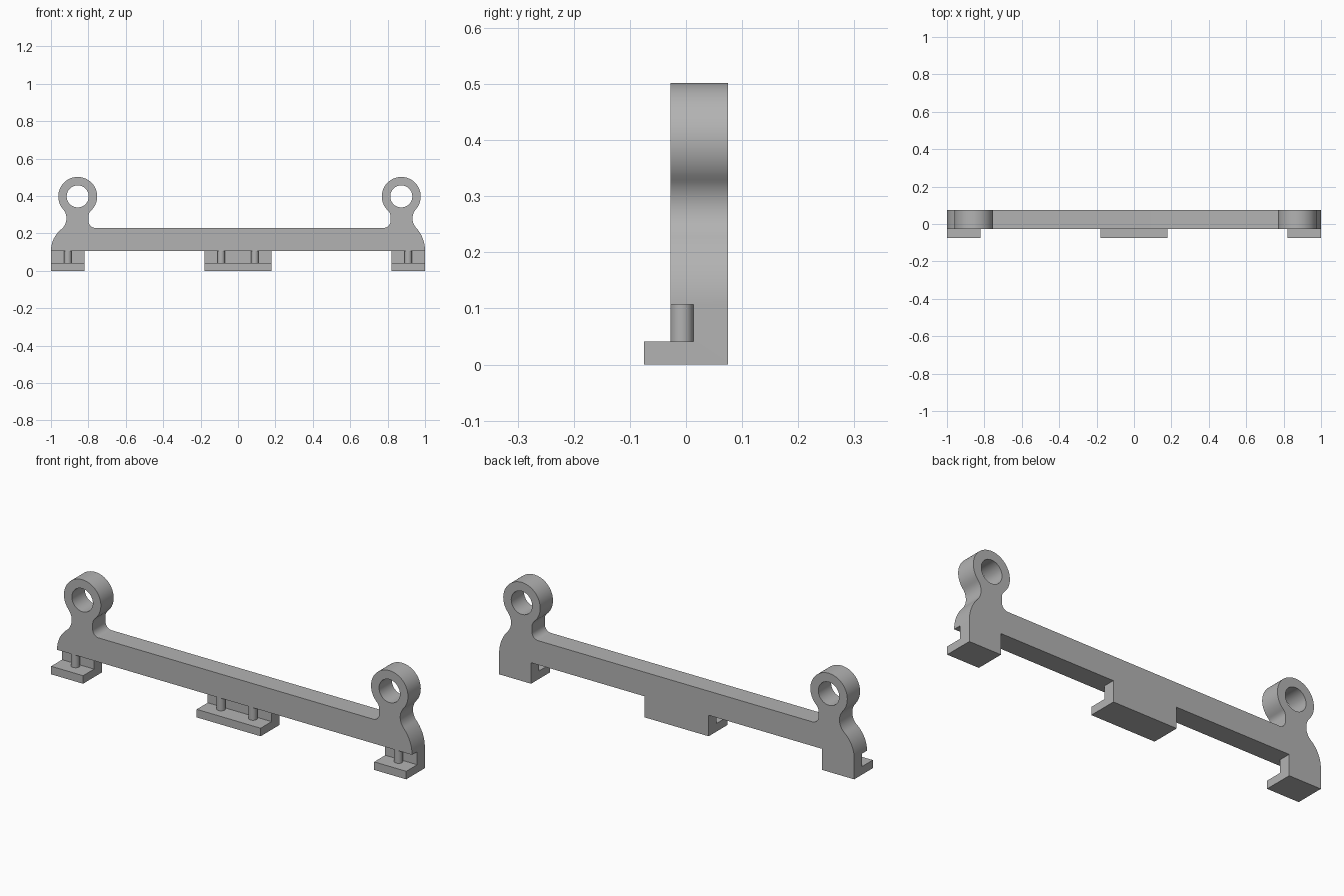
import bpy
import bmesh
import math
from mathutils import Vector, Matrix

default = bpy.data.objects.get("Cube")
if default:
    bpy.data.objects.remove(default, do_unlink=True)

grey = bpy.data.materials.new("plain grey")
grey.use_nodes = True
colour = (0.45, 0.45, 0.45, 1)
grey.diffuse_color = colour
grey.node_tree.nodes["Principled BSDF"].inputs["Base Color"].default_value = colour

# Main dimensions
BACK, FACE, LIP = 0.075, -0.028, -0.075
NOTCH_BACK, LIP_TOP, BEAM_LOW, BEAM_TOP = 0.013, 0.041, 0.107, 0.23
RING_Z, RING_R, HOLE_R = 0.398, 0.104, 0.059
RINGS = {1: 0.873, -1: 0.857}
FOOT_IN, FOOT_HALF = 0.82, 0.18


def arc(centre, radius, start, end, steps):
    return [centre + radius * Vector((math.cos(t), math.sin(t)))
            for t in (start + (end - start) * i / steps for i in range(steps + 1))]


def angle(a, b):
    d = b - a
    return math.atan2(d.y, d.x)


def end_outline(c):
    """Outline of one end, outward positive, from its foot over the ring to the beam."""
    ring = Vector((c, RING_Z))
    # Concave outer neck, then the broad shoulder tangent to it
    neck_r = 0.075
    neck = ring + (RING_R + neck_r) * Vector((0.755, -0.656))
    k, h = neck.x - 1, neck.y - BEAM_LOW
    shoulder_r = (k * k + h * h - neck_r ** 2) / (2 * (neck_r - k))
    shoulder = Vector((1 - shoulder_r, BEAM_LOW))
    a = angle(shoulder, neck)
    # Inner neck: small blend, upright side, fillet into the beam
    side, blend_r, fillet_r = c - 0.058, 0.04, 0.035
    dx = 0.058 + blend_r
    blend = Vector((side - blend_r, RING_Z - math.sqrt((RING_R + blend_r) ** 2 - dx * dx)))
    fillet = Vector((side - fillet_r, BEAM_TOP + fillet_r))

    pts = [Vector((FOOT_IN, BEAM_LOW)), Vector((FOOT_IN, 0)), Vector((1, 0))]
    pts += arc(shoulder, shoulder_r, 0, a, 14)
    pts += arc(neck, neck_r, a + math.pi, angle(neck, ring), 16)[1:]
    pts += arc(ring, RING_R, angle(ring, neck), angle(ring, blend) + math.tau, 56)[1:]
    pts += arc(blend, blend_r, angle(blend, ring), 0, 10)[1:]
    pts += arc(fillet, fillet_r, 0, -math.pi / 2, 12)
    return pts


def make_object(name, bm):
    bmesh.ops.recalc_face_normals(bm, faces=bm.faces)
    mesh = bpy.data.meshes.new(name)
    bm.to_mesh(mesh)
    bm.free()
    mesh.materials.append(grey)
    obj = bpy.data.objects.new(name, mesh)
    bpy.context.collection.objects.link(obj)
    return obj


def extrude(name, points, shift):
    bm = bmesh.new()
    face = bm.faces.new([bm.verts.new(p) for p in points])
    new = bmesh.ops.extrude_face_region(bm, geom=[face])["geom"]
    bmesh.ops.translate(bm, vec=shift, verts=[v for v in new if isinstance(v, bmesh.types.BMVert)])
    return make_object(name, bm)


def cylinder(name, radius, depth, matrix, segments):
    bm = bmesh.new()
    bmesh.ops.create_cone(bm, cap_ends=True, segments=segments, radius1=radius,
                          radius2=radius, depth=depth, matrix=matrix)
    return make_object(name, bm)


def smooth(obj):
    bpy.ops.object.select_all(action="DESELECT")
    obj.select_set(True)
    bpy.context.view_layer.objects.active = obj
    bpy.ops.object.shade_smooth_by_angle(angle=math.radians(30))


# Beam with both ring ends and the three feet, in one profile
outline = end_outline(RINGS[1])
outline += [Vector((-p.x, p.y)) for p in reversed(end_outline(RINGS[-1]))]
outline += [Vector(p) for p in ((-FOOT_HALF, BEAM_LOW), (-FOOT_HALF, 0),
                                (FOOT_HALF, 0), (FOOT_HALF, BEAM_LOW))]
bracket = extrude("bracket_body", [(p.x, LIP, p.y) for p in outline], (0, BACK - LIP, 0))

# Cutter that leaves the lips and notches in front of the feet
step = [(-0.2, LIP_TOP), (NOTCH_BACK, LIP_TOP), (NOTCH_BACK, BEAM_LOW),
        (FACE, BEAM_LOW), (FACE, 0.7), (-0.2, 0.7)]
cutters = [extrude("notch_cutter", [(-1.2, y, z) for y, z in step], (2.4, 0, 0))]

# Ring holes
for s, c in RINGS.items():
    place = Matrix.Translation((s * c, 0, RING_Z)) @ Matrix.Rotation(math.pi / 2, 4, "X")
    cutters.append(cylinder("ring_hole_cutter", HOLE_R, 0.5, place, 48))

for cutter in cutters:
    mod = bracket.modifiers.new(cutter.name, "BOOLEAN")
    mod.operation = "DIFFERENCE"
    mod.solver = "EXACT"
    mod.object = cutter
    bpy.ops.object.select_all(action="DESELECT")
    bpy.context.view_layer.objects.active = bracket
    bracket.select_set(True)
    bpy.ops.object.modifier_apply(modifier=mod.name)
for cutter in cutters:
    bpy.data.objects.remove(cutter, do_unlink=True)
smooth(bracket)

# Round pins standing in the notches
pin_r = (NOTCH_BACK - FACE) / 2
for name, x in (("right_pin", -0.91), ("middle_right_pin", -0.09),
                ("middle_left_pin", 0.09), ("left_pin", 0.91)):
    place = Matrix.Translation((x, FACE + pin_r, (LIP_TOP + BEAM_LOW) / 2))
    smooth(cylinder(name, pin_r, BEAM_LOW - LIP_TOP, place, 32))
